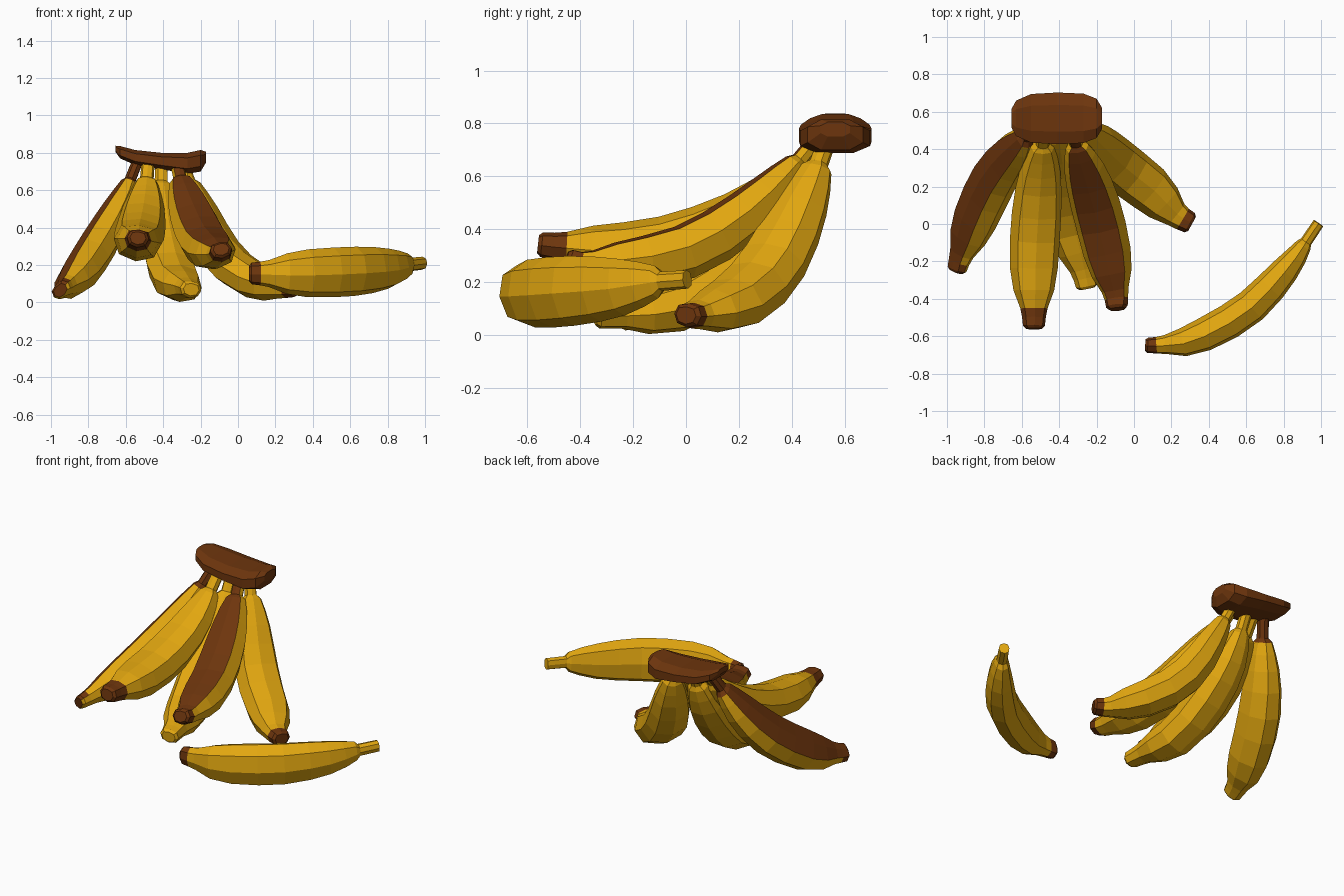
import bpy, bmesh, math
from mathutils import Vector

if "Cube" in bpy.data.objects:
    bpy.data.objects.remove(bpy.data.objects["Cube"])


def material(name, rgb):
    m = bpy.data.materials.new(name)
    m.diffuse_color = (*rgb, 1)
    m.use_nodes = True
    m.node_tree.nodes["Principled BSDF"].inputs["Base Color"].default_value = m.diffuse_color
    return m


YELLOW = material("banana yellow", (0.76, 0.385, 0.005))
BROWN = material("ripe brown", (0.155, 0.036, 0.004))

# (fraction of length from blossom tip, thickness factor)
PROFILE = [(0, .33), (.012, .45), (.05, .49), (.09, .56), (.17, .84), (.27, .99), (.4, 1.03), (.52, 1.02),
           (.64, .95), (.74, .83), (.82, .66), (.88, .48), (.9, .28), (1, .27)]
SIDES = 8


def smooth_path(pts, steps=24):
    # Catmull-Rom through the control points
    p = [Vector(q) for q in pts]
    p = [2 * p[0] - p[1]] + p + [2 * p[-1] - p[-2]]
    out = []
    for i in range(1, len(p) - 2):
        a, b, c, d = p[i - 1:i + 3]
        for k in range(steps):
            t = k / steps
            out.append(.5 * (2 * b + (c - a) * t + (2 * a - 5 * b + 4 * c - d) * t * t
                             + (3 * b - a - 3 * c + d) * t ** 3))
    return out + [p[-2]]


def sample(path, s):
    # point and tangent at a fraction of arc length
    lens = [(path[i + 1] - path[i]).length for i in range(len(path) - 1)]
    left = s * sum(lens)
    for i, l in enumerate(lens):
        if left <= l or i == len(lens) - 1:
            lo, hi = max(0, i - 6), min(len(path) - 1, i + 7)
            return path[i].lerp(path[i + 1], min(1, left / l)), (path[hi] - path[lo]).normalized()
        left -= l


def loft(name, rings, rule):
    # skin closed rings; rule(ring, side) gives the material index
    bm = bmesh.new()
    vs = [[bm.verts.new(c) for c in r] for r in rings]
    n = len(rings[0])
    for i in range(len(vs) - 1):
        for j in range(n):
            k = (j + 1) % n
            f = bm.faces.new((vs[i][j], vs[i][k], vs[i + 1][k], vs[i + 1][j]))
            f.material_index = rule(i, j)
    bm.faces.new(vs[0]).material_index = rule(0, -1)
    bm.faces.new(vs[-1]).material_index = rule(len(vs) - 2, -1)
    bmesh.ops.recalc_face_normals(bm, faces=bm.faces)
    me = bpy.data.meshes.new(name)
    bm.to_mesh(me)
    bm.free()
    me.materials.append(YELLOW)
    me.materials.append(BROWN)
    ob = bpy.data.objects.new(name, me)
    bpy.context.collection.objects.link(ob)
    return ob


def banana(name, pts, tip=2, half_tip=False, stripe=False, brown_stem=False,
           wide=.13, thick=.106, hollow_side=None):
    # tip = number of brown rings at the blossom end
    path = smooth_path(pts)
    chord = path[-1] - path[0]
    sag = (path[0] + path[-1]) / 2 - sample(path, .5)[0]   # towards the hollow side
    if hollow_side:
        sag = Vector(hollow_side)
    across = chord.cross(sag).normalized()
    rings = []
    for s, r in PROFILE:
        c, t = sample(path, s)
        hollow = t.cross(across)
        if hollow.dot(sag) < 0:
            hollow = -hollow
        side = t.cross(hollow).normalized()
        w, h = (.13, .12) if s >= .9 else (wide, thick)
        ring = []
        for j in range(SIDES):
            a = 2 * math.pi * j / SIDES
            q = .9 if j == 0 else 1.03 if j % 2 else 1
            ring.append(c + side * (w * r * q * math.sin(a)) + hollow * (h * r * q * math.cos(a)))
        rings.append(ring)

    def rule(i, j):
        if i < tip and not (half_tip and 2 <= j <= 5):
            return 1
        if brown_stem and i >= len(PROFILE) - 3:
            return 1
        return int(stripe and j in (0, SIDES - 1))
    loft(name, rings, rule)


# bunch
banana("left_banana", [(-.95, -.255, .065), (-.925, -.17, .085), (-.86, 0, .145), (-.77, .2, .28),
                       (-.69, .33, .42), (-.61, .43, .58), (-.54, .52, .75)],
       half_tip=True, stripe=True, brown_stem=True, hollow_side=(-.5, .12, .6))
banana("top_banana", [(-.535, -.56, .345), (-.535, -.45, .335), (-.535, -.2, .33), (-.525, 0, .37),
                      (-.51, .2, .455), (-.495, .36, .58), (-.48, .5, .75)], tip=3, thick=.11)
banana("striped_banana", [(-.09, -.455, .285), (-.1, -.36, .265), (-.155, -.1, .29), (-.2, .08, .36),
                          (-.25, .25, .48), (-.3, .4, .63), (-.33, .5, .75)], stripe=True)
banana("lower_banana", [(-.25, -.345, .07), (-.27, -.25, .08), (-.33, -.03, .115), (-.37, .15, .23),
                        (-.4, .33, .41), (-.41, .45, .59), (-.41, .53, .75)], tip=0)
banana("right_banana", [(.31, 0, .075), (.22, .055, .08), (.08, .19, .125), (-.06, .3, .225),
                        (-.15, .38, .36), (-.22, .455, .53), (-.26, .5, .64), (-.3, .54, .75)])

# loose banana lying in front
banana("loose_banana", [(.06, -.645, .155), (.13, -.645, .155), (.32, -.61, .155), (.6, -.455, .165),
                        (.8, -.25, .18), (.9, -.12, .2), (.985, .005, .21)], thick=.096)

# crown: saddle-shaped woody block (x, half depth, top z, bottom z)
CROWN = [(-.655, .05, .838, .805), (-.63, .095, .836, .77), (-.55, .13, .815, .735),
         (-.41, .138, .80, .712), (-.27, .132, .80, .688), (-.2, .105, .815, .70), (-.17, .055, .805, .75)]
rings = []
for x, d, top, bot in CROWN:
    ring = []
    for j in range(8):
        a = 2 * math.pi * (j + .5) / 8
        ca, sa = [math.copysign(abs(v) ** .75, v) / .942 for v in (math.cos(a), math.sin(a))]
        ring.append(Vector((x, .565 + d * ca, (top + bot) / 2 + (top - bot) / 2 * sa)))
    rings.append(ring)
loft("crown", rings, lambda i, j: 1)
